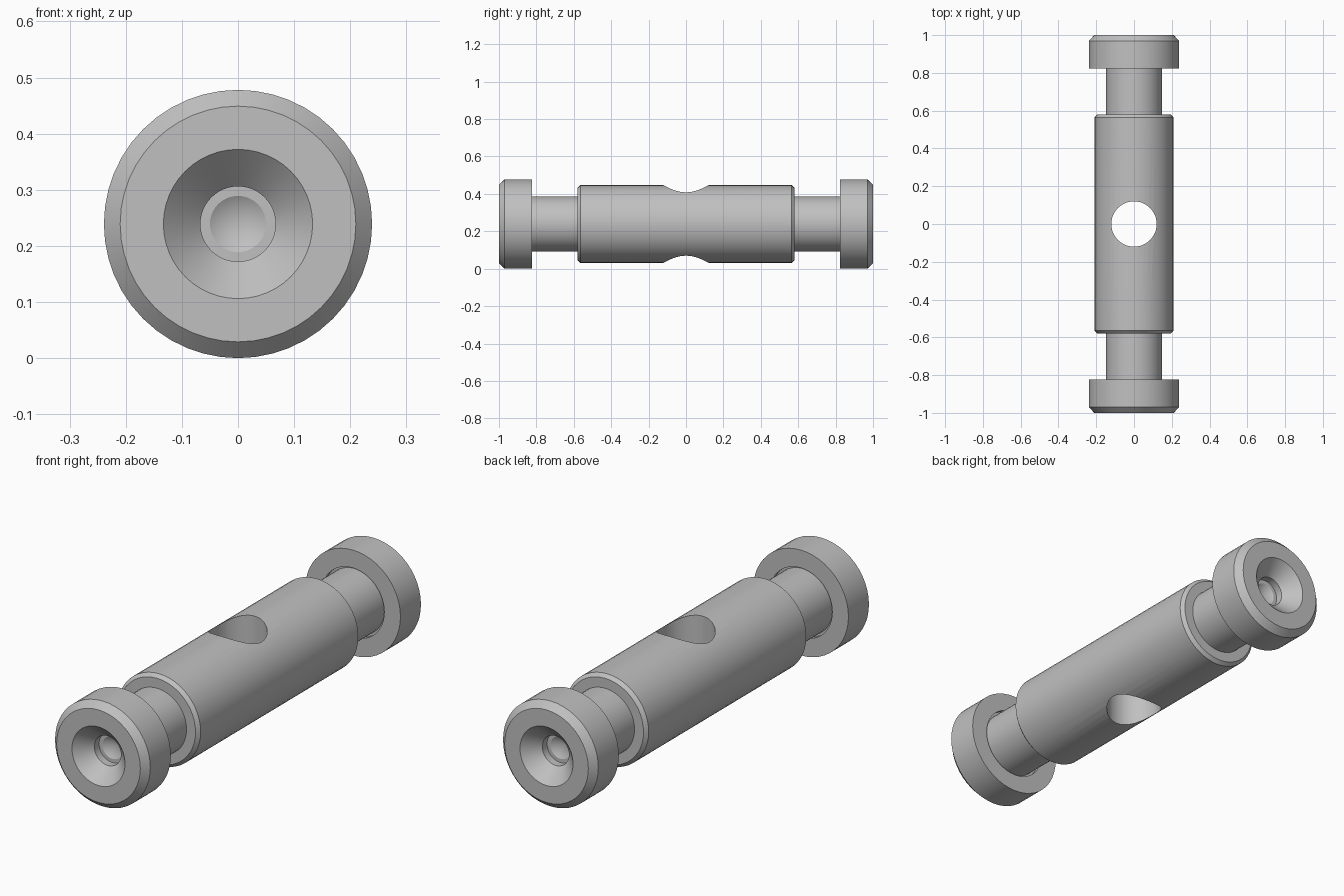
import bpy, bmesh, math

cube = bpy.data.objects.get("Cube")
if cube:
    bpy.data.objects.remove(cube, do_unlink=True)

SEGMENTS = 48
AXIS_Z = 0.239

steel = bpy.data.materials.new("grey_steel")
steel.use_nodes = True
grey = (0.53, 0.53, 0.53, 1)
steel.diffuse_color = grey
steel.node_tree.nodes["Principled BSDF"].inputs["Base Color"].default_value = grey


def lathe(name, profile, side=1):
    """Turn (radius, y) points around the long axis; side=-1 mirrors along y."""
    bm = bmesh.new()
    verts = [bm.verts.new((r, y * side, 0)) for r, y in profile]
    edges = [bm.edges.new(pair) for pair in zip(verts, verts[1:])]
    bmesh.ops.spin(bm, geom=verts + edges, cent=(0, 0, 0), axis=(0, 1, 0),
                   angle=math.tau, steps=SEGMENTS, use_duplicate=False)
    bmesh.ops.remove_doubles(bm, verts=bm.verts, dist=1e-4)
    bmesh.ops.recalc_face_normals(bm, faces=bm.faces)
    mesh = bpy.data.meshes.new(name)
    bm.to_mesh(mesh)
    bm.free()
    mesh.materials.append(steel)
    obj = bpy.data.objects.new(name, mesh)
    obj.location.z = AXIS_Z
    bpy.context.collection.objects.link(obj)
    return obj


def smooth(obj):
    bpy.ops.object.select_all(action="DESELECT")
    obj.select_set(True)
    bpy.context.view_layer.objects.active = obj
    bpy.ops.object.shade_smooth_by_angle(angle=math.radians(25))


# Central barrel with chamfered ends
body = lathe("barrel", [(0, -0.58), (0.193, -0.58), (0.208, -0.565),
                        (0.208, 0.565), (0.193, 0.58), (0, 0.58)])

# Vertical cross hole through the barrel
bpy.ops.mesh.primitive_cylinder_add(vertices=SEGMENTS, radius=0.12, depth=1,
                                    location=(0, 0, AXIS_Z))
cutter = bpy.context.object
cutter.name = "cross_hole_cutter"
cutter.data.materials.append(steel)
cut = body.modifiers.new("cross_hole", "BOOLEAN")
cut.operation = "DIFFERENCE"
cut.solver = "EXACT"
cut.object = cutter
bpy.context.view_layer.objects.active = body
bpy.ops.object.modifier_apply(modifier="cross_hole")
bpy.data.objects.remove(cutter, do_unlink=True)
smooth(body)

# Neck and countersunk head at each end
for label, side in (("front", -1), ("back", 1)):
    neck = lathe(label + "_neck", [(0, 0.56), (0.148, 0.56),
                                   (0.148, 0.845), (0, 0.845)], side)
    head = lathe(label + "_head", [
        (0, 0.84), (0.158, 0.84), (0.158, 0.823),   # clearance around neck
        (0.239, 0.823), (0.239, 0.97), (0.21, 1),   # rim and chamfer
        (0.133, 1), (0.067, 0.934),                 # countersink
        (0.067, 0.9), (0.05, 0.9), (0, 0.87),       # step and drill point
    ], side)
    smooth(neck)
    smooth(head)
